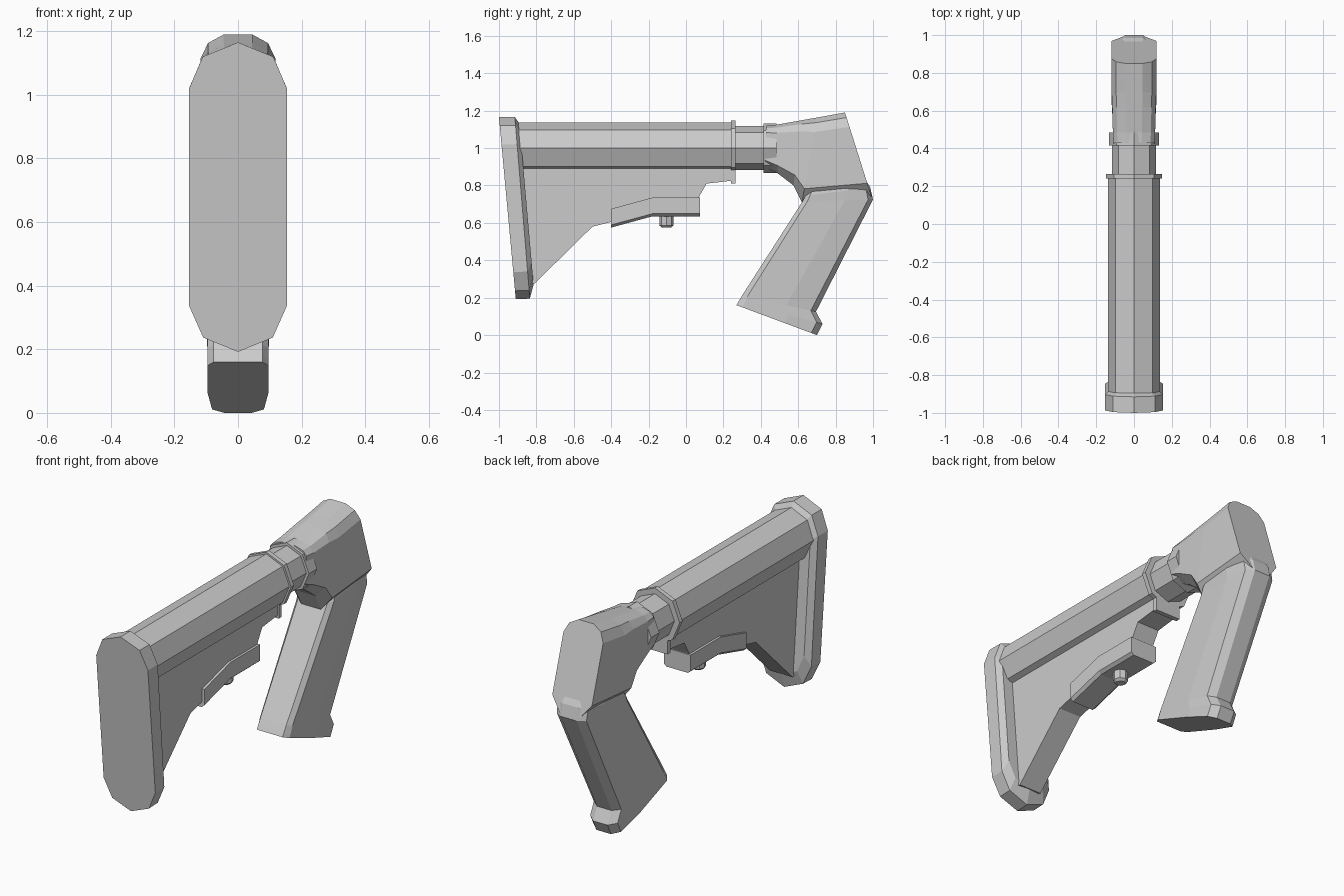
import bpy, bmesh, math

if "Cube" in bpy.data.objects:
    bpy.data.objects.remove(bpy.data.objects["Cube"])


def loft(name, section, rings):
    """Skin mirrored cross-sections. section: (width factor, 0 top..1 bottom);
    rings: (top_y, top_z, bottom_y, bottom_z, half_width)."""
    outline = section + [(-w, t) for w, t in reversed(section) if w > 1e-6]
    bm = bmesh.new()
    loops = []
    for ty, tz, by, bz, hw in rings:
        loops.append([bm.verts.new((w * hw, ty + (by - ty) * t, tz + (bz - tz) * t))
                      for w, t in outline])
    n = len(outline)
    for a, b in zip(loops, loops[1:]):
        for i in range(n):
            j = (i + 1) % n
            bm.faces.new((a[i], a[j], b[j], b[i]))
    bm.faces.new(loops[0])
    bm.faces.new(loops[-1])
    return finish(name, bm)


def prism(name, profile, hw):
    """Extrude a (y, z) side profile symmetrically across x."""
    bm = bmesh.new()
    face = bm.faces.new([bm.verts.new((-hw, y, z)) for y, z in profile])
    ext = bmesh.ops.extrude_face_region(bm, geom=[face])
    verts = [v for v in ext["geom"] if isinstance(v, bmesh.types.BMVert)]
    bmesh.ops.translate(bm, verts=verts, vec=(2 * hw, 0, 0))
    return finish(name, bm)


def finish(name, bm):
    bmesh.ops.recalc_face_normals(bm, faces=bm.faces[:])
    mesh = bpy.data.meshes.new(name)
    bm.to_mesh(mesh)
    bm.free()
    obj = bpy.data.objects.new(name, mesh)
    bpy.context.collection.objects.link(obj)
    return obj


OCT = [(math.sin(i * math.pi / 4), (1 - math.cos(i * math.pi / 4)) / 2) for i in range(5)]
OCT[0], OCT[4] = (0, 0), (0, 1)


def tube(name, y0, y1, r, cz=1.0):
    return loft(name, OCT, [(y, cz + r, y, cz - r, r) for y in (y0, y1)])


# Octagonal tubes along y
tube("stock_tube", -0.92, 0.245, 0.138)
tube("front_ring", 0.24, 0.265, 0.148)
tube("inner_tube", 0.255, 0.45, 0.117)
tube("rear_collar", 0.415, 0.485, 0.132)

# Tab hanging below the front ring
prism("ring_tab", [(0.24, 0.90), (0.265, 0.90), (0.265, 0.81), (0.24, 0.81)], 0.075)

# Tilted shoulder pad with bevelled inner face
PAD = [(0, 0), (0.72, 0.046), (1, 0.149), (1, 0.851), (0.71, 0.954), (0, 1)]
loft("shoulder_pad", PAD, [
    (-1.0, 1.165, -0.91, 0.192, 0.154),
    (-0.915, 1.165, -0.835, 0.195, 0.154),
    (-0.89, 1.13, -0.815, 0.27, 0.125),
])

# Flat web beneath the tube
prism("stock_web", [(-0.89, 0.90), (0.24, 0.90), (0.24, 0.825), (0.11, 0.81), (0.07, 0.74),
                    (0.05, 0.68), (-0.18, 0.68), (-0.40, 0.605), (-0.50, 0.58),
                    (-0.81, 0.275), (-0.84, 0.28)], 0.067)

# Adjustment lever and its knob
LEVER = [(1, 0), (1, 0.86), (0.8, 1)]
loft("adjust_lever", LEVER, [
    (-0.40, 0.675, -0.40, 0.575, 0.08),
    (-0.18, 0.735, -0.18, 0.635, 0.08),
    (0.075, 0.735, 0.075, 0.635, 0.08),
])
bm = bmesh.new()
bmesh.ops.create_cone(bm, cap_ends=True, segments=8, radius1=0.038, radius2=0.038, depth=0.09)
low = [e for e in bm.edges if all(v.co.z < 0 for v in e.verts)]
bmesh.ops.bevel(bm, geom=low, offset=0.012, segments=1, affect='EDGES')
bmesh.ops.translate(bm, verts=bm.verts[:], vec=(0, -0.105, 0.62))
finish("lever_knob", bm)

# Angled head joining the tube to the grip
HEAD = [(0.38, 0), (0.8, 0.06), (1, 0.17), (1, 0.84), (0.5, 1)]
loft("grip_head", HEAD, [
    (0.43, 1.12, 0.42, 0.90, 0.108),
    (0.485, 1.125, 0.49, 0.865, 0.112),
    (0.62, 1.149, 0.575, 0.80, 0.115),
    (0.70, 1.163, 0.62, 0.71, 0.118),
    (0.85, 1.19, 0.992, 0.74, 0.118),
])

# Pistol-style grip with flared heel
GRIP = [(0.45, 0), (0.85, 0.07), (1, 0.4), (1, 0.93), (0.8, 1)]
loft("hand_grip", GRIP, [
    (0.93, 0.88, 0.70, 0.85, 0.09),
    (0.985, 0.79, 0.64, 0.745, 0.106),
    (1.0, 0.725, 0.62, 0.71, 0.104),
    (0.695, 0.125, 0.30, 0.212, 0.096),
    (0.73, 0.06, 0.28, 0.178, 0.096),
    (0.70, 0.0, 0.27, 0.16, 0.096),
])
